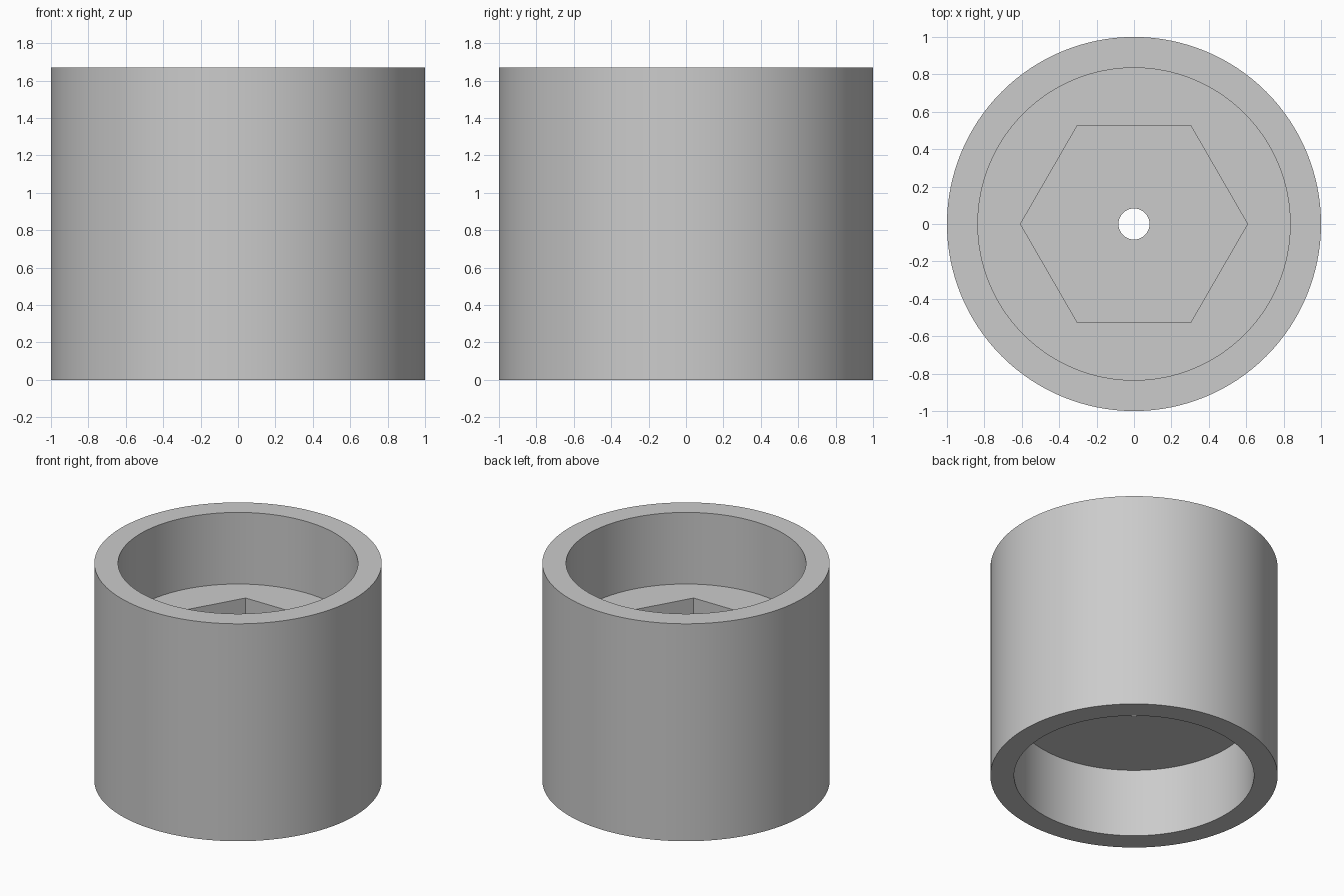
import bpy
import math

cube = bpy.data.objects.get("Cube")
if cube:
    bpy.data.objects.remove(cube, do_unlink=True)

HEIGHT = 1.67
UPPER_FLOOR = 1.12   # floor of the upper round pocket
HEX_FLOOR = 0.8      # floor of the hexagonal pocket
LOWER_CEILING = 0.525  # ceiling of the lower round pocket


def prism(name, radius, bottom, top, sides=128):
    bpy.ops.mesh.primitive_cylinder_add(
        vertices=sides, radius=radius, depth=top - bottom,
        location=(0, 0, (top + bottom) / 2))
    obj = bpy.context.object
    obj.name = name
    return obj


def cut(target, cutter):
    mod = target.modifiers.new(cutter.name, "BOOLEAN")
    mod.operation = "DIFFERENCE"
    mod.solver = "EXACT"
    mod.object = cutter
    bpy.context.view_layer.objects.active = target
    bpy.ops.object.modifier_apply(modifier=mod.name)
    bpy.data.objects.remove(cutter, do_unlink=True)


# Grey plastic
grey = bpy.data.materials.new("grey plastic")
grey.use_nodes = True
colour = (0.6, 0.6, 0.6, 1)
grey.diffuse_color = colour
grey.node_tree.nodes["Principled BSDF"].inputs["Base Color"].default_value = colour

# Solid drum
housing = prism("round_housing", 1, 0, HEIGHT)
housing.data.materials.append(grey)

# Round pockets at both ends, hexagonal seat and central bore
cut(housing, prism("upper_pocket", 0.835, UPPER_FLOOR, HEIGHT + 0.1))
cut(housing, prism("lower_pocket", 0.835, -0.1, LOWER_CEILING))
hex_seat = prism("hex_seat", 0.607, HEX_FLOOR, UPPER_FLOOR + 0.1, 6)
hex_seat.rotation_euler.z = math.radians(30)
cut(housing, hex_seat)
cut(housing, prism("centre_bore", 0.083, LOWER_CEILING - 0.1, UPPER_FLOOR, 64))

# Smooth walls with sharp rims
bpy.ops.object.select_all(action="DESELECT")
housing.select_set(True)
bpy.context.view_layer.objects.active = housing
bpy.ops.object.shade_smooth_by_angle(angle=math.radians(30))
